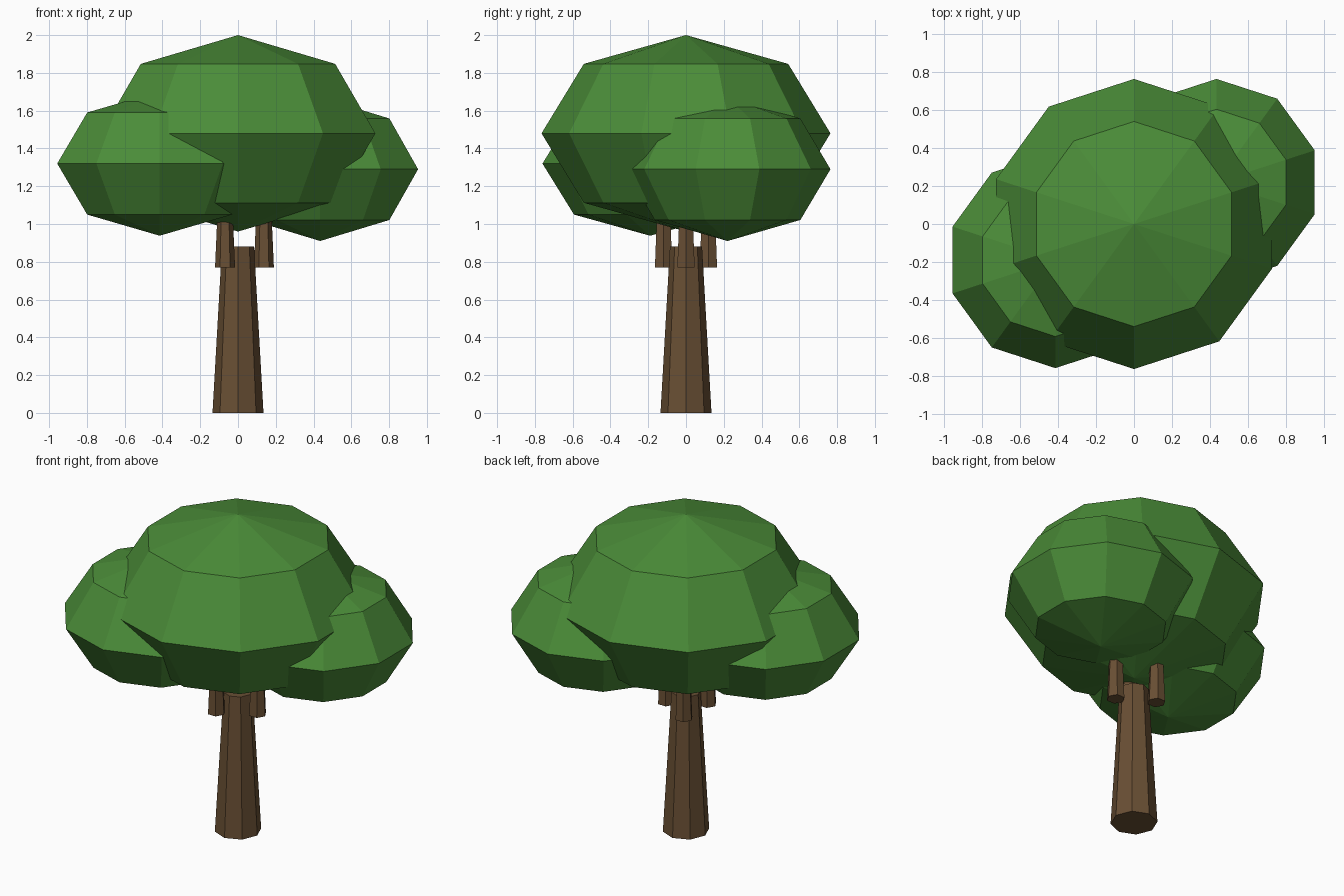
import bpy
import math

if "Cube" in bpy.data.objects:
    bpy.data.objects.remove(bpy.data.objects["Cube"])


def material(name, rgb):
    mat = bpy.data.materials.new(name)
    mat.diffuse_color = (*rgb, 1.0)
    mat.use_nodes = True
    mat.node_tree.nodes["Principled BSDF"].inputs["Base Color"].default_value = mat.diffuse_color
    return mat


leaf_green = material("leaf green", (0.070, 0.265, 0.040))
bark_brown = material("bark brown", (0.140, 0.078, 0.034))


def finish(name, mat):
    obj = bpy.context.object
    obj.name = name
    obj.data.materials.append(mat)
    bpy.ops.object.shade_flat()
    return obj


def foliage(name, center, radius, half_height):
    # Squashed ten-sided sphere with four bands
    bpy.ops.mesh.primitive_uv_sphere_add(segments=10, ring_count=4, radius=1, location=center)
    finish(name, leaf_green).scale = (radius, radius, half_height)


def tapered_post(name, x, y, z0, z1, r0, r1, sides, turn=0.0):
    bpy.ops.mesh.primitive_cone_add(vertices=sides, radius1=r0, radius2=r1, depth=z1 - z0,
                                    location=(x, y, (z0 + z1) / 2), rotation=(0, 0, turn))
    finish(name, bark_brown)


# Canopy: one large crown and two lower side clumps
foliage("main_canopy", (0, 0, 1.48), 0.765, 0.52)
foliage("left_canopy", (-0.415, -0.19, 1.32), 0.57, 0.382)
foliage("right_canopy", (0.435, 0.22, 1.29), 0.545, 0.38)

# Trunk
tapered_post("trunk", 0, 0, 0, 0.88, 0.135, 0.085, 8)

# Three upright branches around the trunk top, reaching into the canopy
for i in range(3):
    a = math.radians(120 * i)
    tapered_post(f"branch_{i + 1}", 0.137 * math.cos(a), 0.137 * math.sin(a),
                 0.77, 1.2, 0.053, 0.034, 6, math.radians(90))
